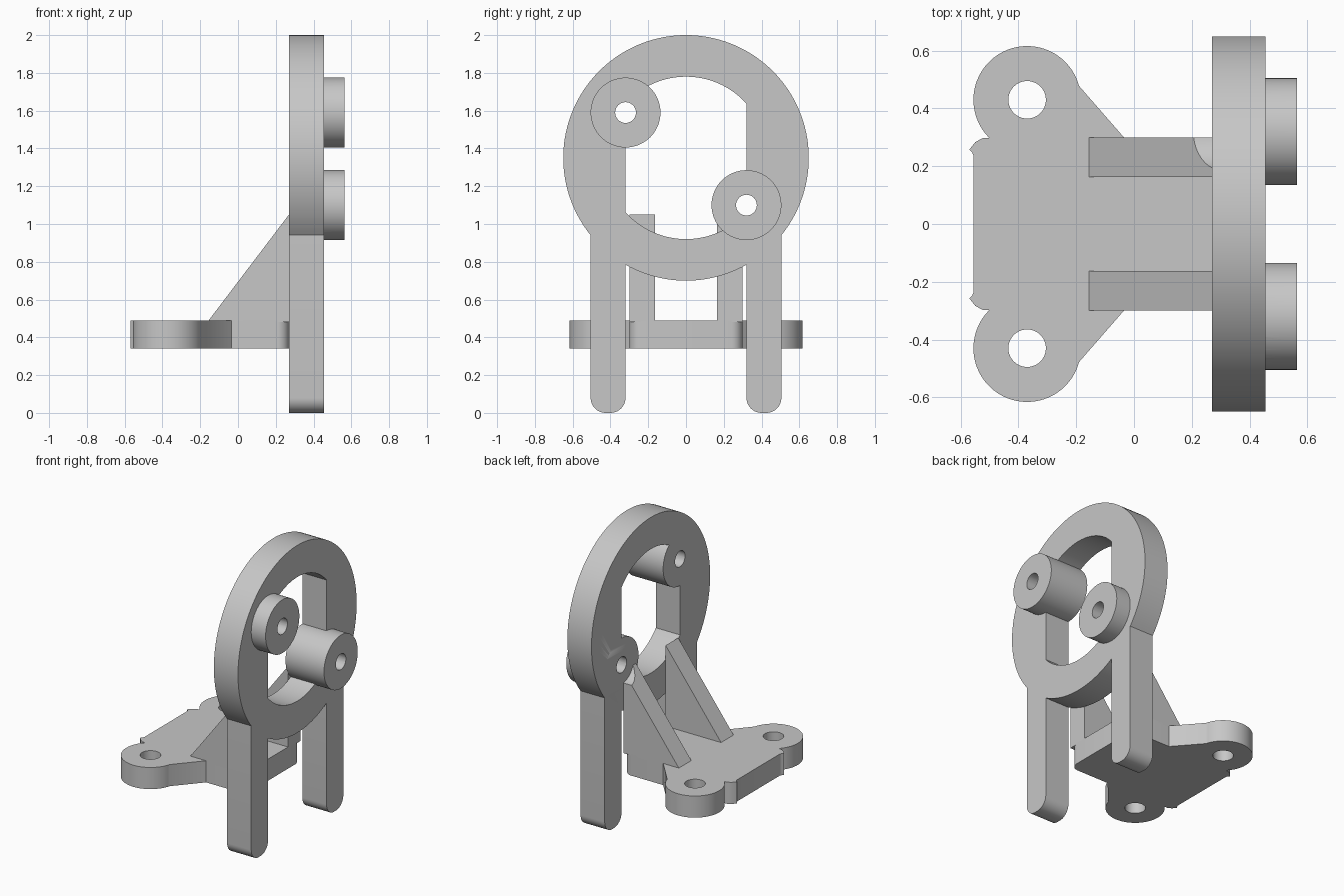
import bpy, bmesh
from math import sin, cos, asin, acos, pi, radians
from mathutils import Matrix

cube = bpy.data.objects.get("Cube")
if cube:
    bpy.data.objects.remove(cube, do_unlink=True)

grey = bpy.data.materials.new("plain grey")
grey.use_nodes = True
grey.diffuse_color = (0.57, 0.57, 0.57, 1)
grey.node_tree.nodes["Principled BSDF"].inputs["Base Color"].default_value = (0.57, 0.57, 0.57, 1)

# Axis frames: profile plane -> world
FLAT = Matrix.Identity(4)                                                     # profile in x, y
SIDE = Matrix(((0, 0, 1, 0), (1, 0, 0, 0), (0, 1, 0, 0), (0, 0, 0, 1)))       # profile in y, z
RIB = Matrix(((1, 0, 0, 0), (0, 0, -1, 0), (0, 1, 0, 0), (0, 0, 0, 1)))       # profile in x, z


def arc(cx, cy, r, a0, a1, n=24):
    return [(cx + r * cos(a0 + (a1 - a0) * i / n), cy + r * sin(a0 + (a1 - a0) * i / n))
            for i in range(n + 1)]


def circle(cx, cy, r, n=64):
    return arc(cx, cy, r, 0, 2 * pi, n)[:-1]


def mirror(points):
    """Close an outline by reflecting it in the first axis."""
    return points + [(x, -y) for x, y in reversed(points)]


def extrude(name, loops, low, high, frame):
    """Fill the loops (inner loops are holes) and extrude them into a solid."""
    curve = bpy.data.curves.new(name, "CURVE")
    curve.dimensions, curve.fill_mode = "2D", "BOTH"
    curve.extrude = (high - low) / 2
    for loop in loops:
        spline = curve.splines.new("POLY")
        spline.points.add(len(loop) - 1)
        for p, (x, y) in zip(spline.points, loop):
            p.co = (x, y, 0, 1)
        spline.use_cyclic_u = True
    temp = bpy.data.objects.new("outline", curve)
    bpy.context.collection.objects.link(temp)
    graph = bpy.context.evaluated_depsgraph_get()
    mesh = bpy.data.meshes.new_from_object(temp.evaluated_get(graph))
    bpy.data.objects.remove(temp, do_unlink=True)
    mesh.transform(frame @ Matrix.Translation((0, 0, (low + high) / 2)))
    bm = bmesh.new()
    bm.from_mesh(mesh)
    bmesh.ops.remove_doubles(bm, verts=bm.verts, dist=1e-5)
    bmesh.ops.recalc_face_normals(bm, faces=bm.faces)
    bm.to_mesh(mesh)
    bm.free()
    mesh.materials.clear()
    mesh.materials.append(grey)
    obj = bpy.data.objects.new(name, mesh)
    bpy.context.collection.objects.link(obj)
    return obj


def combine(obj, tool, operation):
    """Apply a boolean and discard the tool."""
    mod = obj.modifiers.new(operation.lower(), "BOOLEAN")
    mod.operation, mod.solver, mod.object = operation, "EXACT", tool
    bpy.context.view_layer.objects.active = obj
    bpy.ops.object.modifier_apply(modifier=mod.name)
    bpy.data.objects.remove(tool, do_unlink=True)


# Upright frame: ring with two legs that run up inside the opening
BACK, FRONT = 0.27, 0.455
CZ, R_OUT, R_IN = 1.35, 0.65, 0.43
LEG_IN, LEG_OUT, TOE = 0.32, 0.505, 0.08
side = acos(LEG_OUT / R_OUT)
gap = asin(LEG_IN / R_OUT)
left_foot = (arc(-LEG_OUT + TOE, TOE, TOE, pi, 1.5 * pi, 10)
             + arc(-LEG_IN - TOE, TOE, TOE, -pi / 2, 0, 10))
right_foot = [(-x, z) for x, z in reversed(left_foot)]
outline = (arc(0, CZ, R_OUT, -side, pi + side, 96) + left_foot
           + arc(0, CZ, R_OUT, -pi / 2 - gap, -pi / 2 + gap, 24) + right_foot)
hole = asin(LEG_IN / R_IN)
opening = (arc(0, CZ, R_IN, pi / 2 - hole, pi / 2 + hole, 32)
           + arc(0, CZ, R_IN, -pi / 2 - hole, -pi / 2 + hole, 32))
frame = extrude("upright_frame", [outline, opening], BACK, FRONT, SIDE)

# Drilled bosses on the frame
BOSSES = ((-0.32, 1.59), (0.32, 1.10))
for y, z in BOSSES:
    combine(frame, extrude("boss", [circle(y, z, 0.185)], BACK, 0.565, SIDE), "UNION")
for y, z in BOSSES:
    combine(frame, extrude("drill", [circle(y, z, 0.055, 32)], 0, 1, SIDE), "DIFFERENCE")

# Mounting base with two round ears
EAR = (-0.37, 0.43)
half = (arc(BACK - 0.06, 0.24, 0.06, 0, pi / 2, 8) + [(-0.035, 0.30)]
        + arc(*EAR, 0.186, radians(15), radians(225), 48)
        + [(-0.525, 0.297), (-0.55, 0.283), (-0.57, 0.258), (-0.56, 0.247), (-0.555, 0.235)])
holes = [circle(EAR[0], s * EAR[1], 0.065, 40) for s in (1, -1)]
base = extrude("mounting_base", [mirror(half)] + holes, 0.34, 0.49, FLAT)

# Sloping ribs between base and ring
triangle = [(-0.155, 0.48), (BACK, 0.48), (BACK, 1.05), (-0.155, 0.49)]
right_rib = extrude("right_rib", [triangle], 0.163, 0.30, RIB)
left_rib = extrude("left_rib", [triangle], -0.30, -0.163, RIB)
# Screw head clearance behind the lower boss
combine(left_rib, extrude("clearance", [circle(*BOSSES[1], 0.135)], -0.2, 0.5, SIDE), "DIFFERENCE")

# Smooth the round walls, keep the edges crisp
bpy.ops.object.select_all(action="DESELECT")
for obj in (frame, base, left_rib, right_rib):
    obj.select_set(True)
bpy.context.view_layer.objects.active = frame
bpy.ops.object.shade_smooth_by_angle(angle=radians(30))
